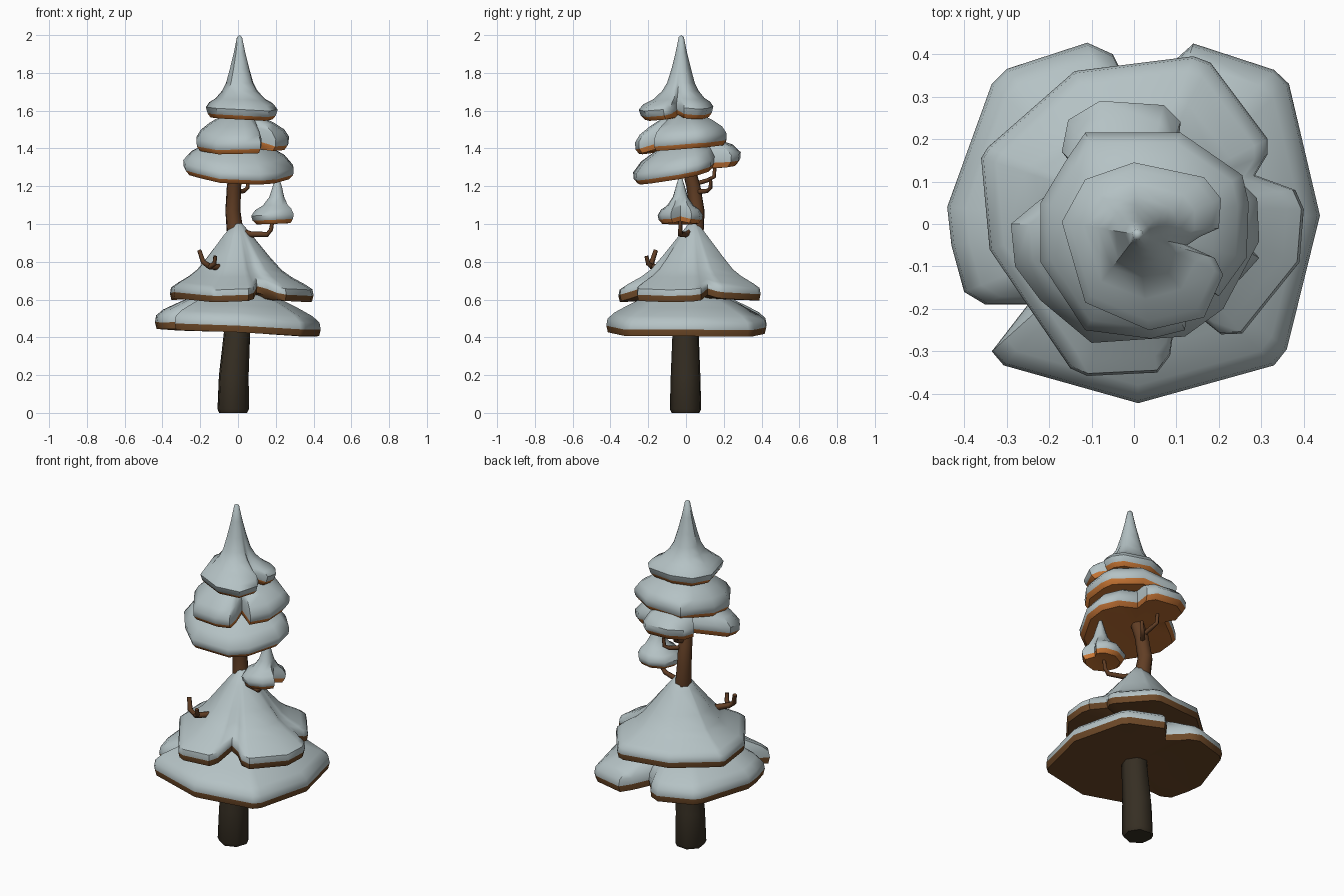
import bpy, bmesh, math
from mathutils import Vector

if "Cube" in bpy.data.objects:
    bpy.data.objects.remove(bpy.data.objects["Cube"])

def mat(name, c):
    m = bpy.data.materials.new(name)
    m.diffuse_color = (*c, 1)
    m.use_nodes = True
    m.node_tree.nodes["Principled BSDF"].inputs["Base Color"].default_value = m.diffuse_color
    return m

SNOW = mat("snow", (0.46, 0.54, 0.555))
BROWN = mat("brown needles", (0.15, 0.064, 0.02))
RUST = mat("rust needles", (0.43, 0.135, 0.028))
ORANGE = mat("orange needles", (0.56, 0.175, 0.033))
DARK = mat("dark bark", (0.037, 0.028, 0.017))
BARK = mat("brown bark", (0.12, 0.048, 0.018))

def finish(bm, name, mats, angle):
    bmesh.ops.recalc_face_normals(bm, faces=bm.faces)
    me = bpy.data.meshes.new(name)
    bm.to_mesh(me)
    bm.free()
    ob = bpy.data.objects.new(name, me)
    bpy.context.collection.objects.link(ob)
    for m in mats:
        me.materials.append(m)
    bpy.ops.object.select_all(action='DESELECT')
    ob.select_set(True)
    bpy.context.view_layer.objects.active = ob
    bpy.ops.object.shade_smooth_by_angle(angle=math.radians(angle))
    return ob

def bridge(bm, a, b, mi):
    for i in range(len(a)):
        j = (i + 1) % len(a)
        bm.faces.new((a[i], a[j], b[j], b[i])).material_index = mi

def fan(bm, ring, tip, mi):
    for i in range(len(ring)):
        bm.faces.new((ring[i], ring[(i + 1) % len(ring)], tip)).material_index = mi

# Snowy bough layer: notched outline shrunk along a profile, notches fading towards the peak
def layer(name, needles, outline, peak, z0, profile, tilt=(0, 0), droop=0.0):
    bm = bmesh.new()
    pk = Vector(peak)
    dirs = [Vector(p) - pk for p in outline]
    rmax = max(d.length for d in dirs)
    rmean = sum(d.length for d in dirs) / len(dirs)
    rings = []
    for s, dz in profile:
        ring = []
        w = min(1, max(0, (s - 0.25) / 0.6))
        for d in dirs:
            r = rmean + (d.length - rmean) * w
            q = pk + d.normalized() * r * s
            z = z0 + dz + q.x * tilt[0] + q.y * tilt[1] + droop * (rmax - d.length) * s * w
            ring.append(bm.verts.new((q.x, q.y, z)))
        rings.append(ring)
    for i in range(len(rings) - 1):
        bridge(bm, rings[i], rings[i + 1], 1 if i == 0 else 0)
    base = pk.x * tilt[0] + pk.y * tilt[1] + z0
    fan(bm, rings[0], bm.verts.new((pk.x, pk.y, base + 0.02)), 1)
    fan(bm, rings[-1], bm.verts.new((pk.x, pk.y, base + profile[-1][1] + 0.01)), 0)
    return finish(bm, name, [SNOW, needles], 45)

# Tapered tube along a path, used for trunk and twigs
def tube(name, pts, radii, n, mats, dark_below=-1, flat=False):
    bm = bmesh.new()
    pts = [Vector(p) for p in pts]
    rings = []
    for k, p in enumerate(pts):
        t = (pts[min(k + 1, len(pts) - 1)] - pts[max(k - 1, 0)]).normalized()
        if flat:
            t = Vector((0, 0, 1))
        u = t.cross(Vector((0.31, 0.95, 0.05))).normalized()
        v = t.cross(u)
        rings.append([bm.verts.new(p + radii[k] * (u * math.cos(a) + v * math.sin(a)))
                      for a in (2 * math.pi * i / n for i in range(n))])
    for k in range(len(rings) - 1):
        bridge(bm, rings[k], rings[k + 1], 1 if pts[k].z < dark_below else 0)
    bm.faces.new(rings[0]).material_index = 1 if dark_below > 0 else 0
    bm.faces.new(rings[-1])
    return finish(bm, name, mats, 65)

# Trunk
tube("trunk",
     [(-.027, 0, 0), (-.027, 0, .02), (-.024, 0, .2), (-.007, 0, .42), (.005, .02, .7),
      (-.015, .05, .95), (-.028, .06, 1.07), (-.022, .04, 1.2), (.0, .0, 1.35)],
     [.076, .086, .081, .072, .06, .046, .041, .039, .036], 7, [BARK, DARK], 0.5, True)

# Twigs
twigs = {
    "left_twig": [(-.08, -.1, .77), (-.15, -.18, .775), (-.185, -.18, .80), (-.205, -.16, .86)],
    "left_twig_fork": [(-.15, -.18, .775), (-.125, -.2, .79), (-.12, -.21, .83)],
    "tuft_branch": [(-.01, .04, .97), (.07, 0, .945), (.155, -.03, .945), (.175, -.03, .97), (.185, -.03, 1.03)],
    "back_twig": [(-.02, .04, 1.21), (-.025, .11, 1.23), (-.035, .148, 1.25), (-.035, .155, 1.32)],
    "back_twig_fork": [(-.01, .06, 1.17), (.03, .11, 1.175), (.05, .13, 1.19), (.055, .13, 1.235)],
}
for name, pts in twigs.items():
    r = .018 if name in ("tuft_branch", "left_twig") else .014
    tube(name, pts, [r * (1 - .12 * i) for i in range(len(pts))], 6, [BARK])

# Lowest bough layer
layer("bottom_boughs", BROWN,
      [(-.44, .04), (-.335, .33), (-.3, .365), (-.11, .427), (-.05, .4), (-.035, .37),
       (.03, .3), (.09, .38), (.14, .425), (.33, .363), (.365, .33), (.438, .02),
       (.36, -.295), (.33, -.333), (.01, -.422), (-.307, -.333), (-.335, -.3),
       (-.25, -.19), (-.35, -.19), (-.4, -.16), (-.43, -.05)],
      (0, 0), .42,
      [(.98, 0), (1, .035), (.985, .072), (.9, .105), (.72, .148), (.5, .195), (.1, .29)],
      tilt=(-.045, 0), droop=.1)

# Second layer, a tall cone of snow around the trunk
layer("lower_boughs", BROWN,
      [(-.36, .155), (-.345, .18), (-.14, .36), (.14, .395), (.18, .38), (.315, .2),
       (.315, .165), (.285, .115), (.38, .08), (.4, .035), (.39, -.09), (.255, -.258),
       (.205, -.26), (.155, -.22), (.1, -.2), (.085, -.31), (.055, -.35), (-.11, -.358),
       (-.15, -.34), (-.34, -.06)],
      (-.002, .04), .586,
      [(.98, 0), (1, .033), (.985, .065), (.9, .088), (.72, .132), (.6, .17), (.45, .24),
       (.22, .35), (.07, .415)],
      droop=.34)

# Small snowy tuft on the side branch
layer("side_tuft", ORANGE,
      [(.29, .03), (.255, .075), (.18, .09), (.1, .05), (.07, -.03), (.1, -.11),
       (.17, -.15), (.25, -.13), (.295, -.08), (.25, -.03)],
      (.208, -.03), .998,
      [(.8, 0), (.95, .02), (1, .045), (.85, .075), (.6, .1), (.36, .145), (.22, .2), (.08, .25)],
      droop=.25)

# Upper bough layers
layer("third_boughs", RUST,
      [(-.28, -.1), (-.29, 0), (-.23, .05), (-.13, .12), (-.17, .17), (-.155, .245),
       (-.08, .29), (.07, .28), (.11, .24), (.1, .15), (.22, .13), (.29, .06), (.295, -.04),
       (.21, -.2), (.12, -.265), (-.1, -.28), (-.22, -.18)],
      (0, 0), 1.26,
      [(.92, 0), (.99, .025), (1, .06), (.85, .11), (.5, .17), (.1, .2)],
      tilt=(-.06, .19), droop=.14)

layer("fourth_boughs", ORANGE,
      [(-.22, .05), (-.22, -.09), (-.115, -.25), (.04, -.27), (.12, -.25), (.125, -.2),
       (.11, -.12), (.2, -.17), (.265, -.08), (.27, .05), (.255, .115), (.11, .215),
       (-.115, .215), (-.16, .15)],
      (.01, -.02), 1.39,
      [(.92, 0), (.99, .024), (1, .06), (.9, .1), (.7, .14), (.3, .2)],
      tilt=(.02, .1), droop=.25)

# Top with pointed snow cap
layer("tree_top", ORANGE,
      [(-.17, .005), (-.115, .105), (0, .145), (.165, .11), (.205, .06), (.2, -.01),
       (.155, -.03), (.125, -.05), (.19, -.08), (.21, -.12), (.165, -.22), (.035, -.25),
       (-.115, -.185)],
      (.008, -.025), 1.546,
      [(.86, 0), (.95, .02), (1, .052), (.9, .08), (.7, .108), (.5, .155), (.38, .2),
       (.27, .275), (.16, .36), (.07, .444)],
      droop=.3)
